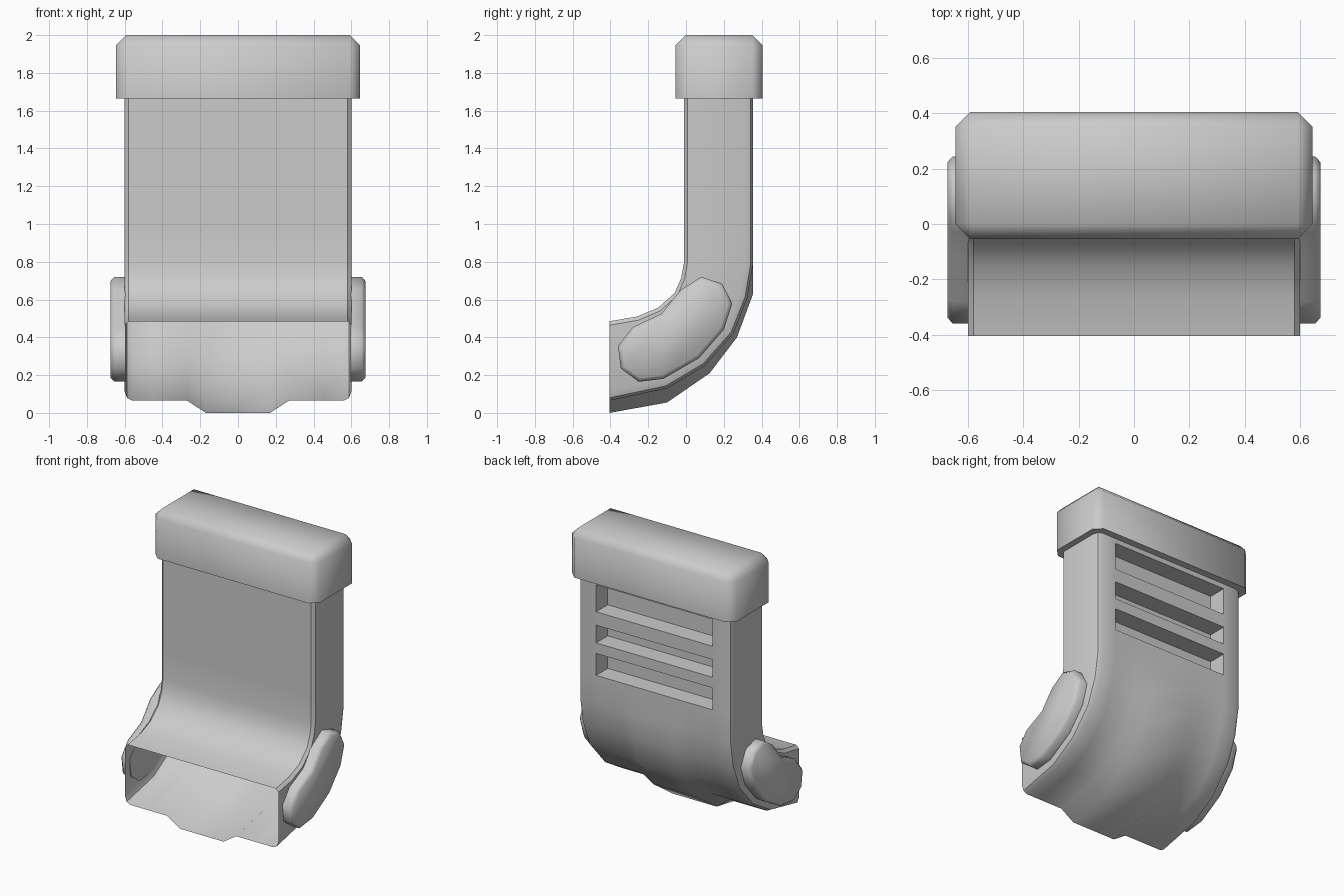
import bpy, bmesh, math

if "Cube" in bpy.data.objects:
    bpy.data.objects.remove(bpy.data.objects["Cube"])


def finish(bm, name, angle=40):
    bmesh.ops.recalc_face_normals(bm, faces=bm.faces[:])
    me = bpy.data.meshes.new(name)
    bm.to_mesh(me)
    bm.free()
    ob = bpy.data.objects.new(name, me)
    bpy.context.collection.objects.link(ob)
    bpy.ops.object.select_all(action='DESELECT')
    ob.select_set(True)
    bpy.context.view_layer.objects.active = ob
    bpy.ops.object.shade_smooth_by_angle(angle=math.radians(angle))
    return ob


# Elbow duct rows: inner bend, outer bend, raised centre rib (each y, z)
rows = [((-.405, .485), (-.405, .065), (-.405, 0)),
        ((-.26, .51), (-.1, .13), (-.1, .055)),
        ((-.15, .555), (.1, .25), (.125, .21)),
        ((-.06, .635), (.25, .42), (.27, .4)),
        ((-.025, .715), (.325, .61), (.355, .63)),
        ((-.01, .8), (.355, .79), (.355, .79))]
slots = [(.99, 1.145), (1.22, 1.345), (1.44, 1.63)]
for z in [v for s in slots for v in s] + [1.72]:
    rows.append(((-.01, z), (.355, z), (.355, z)))

# Half cross-section: x and blend from inner (0) to outer (1); 2 means rib
half = [(.58, 0), (.6, .05), (.6, .88), (.588, .965), (.56, 1),
        (.455, 1), (.27, 1), (.17, 2)]
section = half + [(-x, t) for x, t in reversed(half)]

bm = bmesh.new()
rings = []
for a, b, c in rows:
    ring = []
    for x, t in section:
        y, z = c if t == 2 else [p + (q - p) * t for p, q in zip(a, b)]
        ring.append(bm.verts.new((x, y, z)))
    rings.append(ring)
n = len(section)
for r0, r1 in zip(rings, rings[1:]):
    for i in range(n):
        j = (i + 1) % n
        bm.faces.new((r0[i], r0[j], r1[j], r1[i]))

# Vent slots pushed into the back wall
for lo, hi in slots:
    faces = []
    for f in bm.faces:
        c = f.calc_center_median()
        if lo < c.z < hi and c.y > .354 and abs(c.x) < .455:
            faces.append(f)
    out = bmesh.ops.extrude_face_region(bm, geom=faces)
    verts = [g for g in out['geom'] if isinstance(g, bmesh.types.BMVert)]
    bmesh.ops.translate(bm, verts=verts, vec=(0, -.13, 0))
    old = [f for f in faces if f.is_valid]
    if old:
        bmesh.ops.delete(bm, geom=old, context='FACES_ONLY')
finish(bm, "duct_body")

# Chamfered cap on top
bm = bmesh.new()
bmesh.ops.create_cube(bm, size=1)
for v in bm.verts:
    v.co = (v.co.x * 1.29, v.co.y * .46 + .175, v.co.z * .335 + 1.8325)
edges = [e for e in bm.edges if sum(v.co.z for v in e.verts) / 2 > 1.7]
bmesh.ops.bevel(bm, geom=edges, offset=.053, segments=1, affect='EDGES', profile=.5)
finish(bm, "top_cap", 60)

# Bean-shaped side pods
bean = [(-.36, .355), (-.28, .455), (-.13, .525), (-.03, .65), (.08, .72),
        (.19, .685), (.245, .58), (.2, .44), (.07, .29), (-.12, .18),
        (-.25, .165), (-.345, .235)]
for side, name in ((-1, "left_side_pod"), (1, "right_side_pod")):
    bm = bmesh.new()
    base = bm.faces.new([bm.verts.new((side * .595, y, z)) for y, z in bean])
    out = bmesh.ops.extrude_face_region(bm, geom=[base])
    verts = [g for g in out['geom'] if isinstance(g, bmesh.types.BMVert)]
    bmesh.ops.translate(bm, verts=verts, vec=(side * .08, 0, 0))
    rim = [e for e in bm.edges if all(abs(v.co.x) > .65 for v in e.verts)]
    bmesh.ops.bevel(bm, geom=rim, offset=.02, segments=1, affect='EDGES', profile=.5)
    finish(bm, name, 60)
